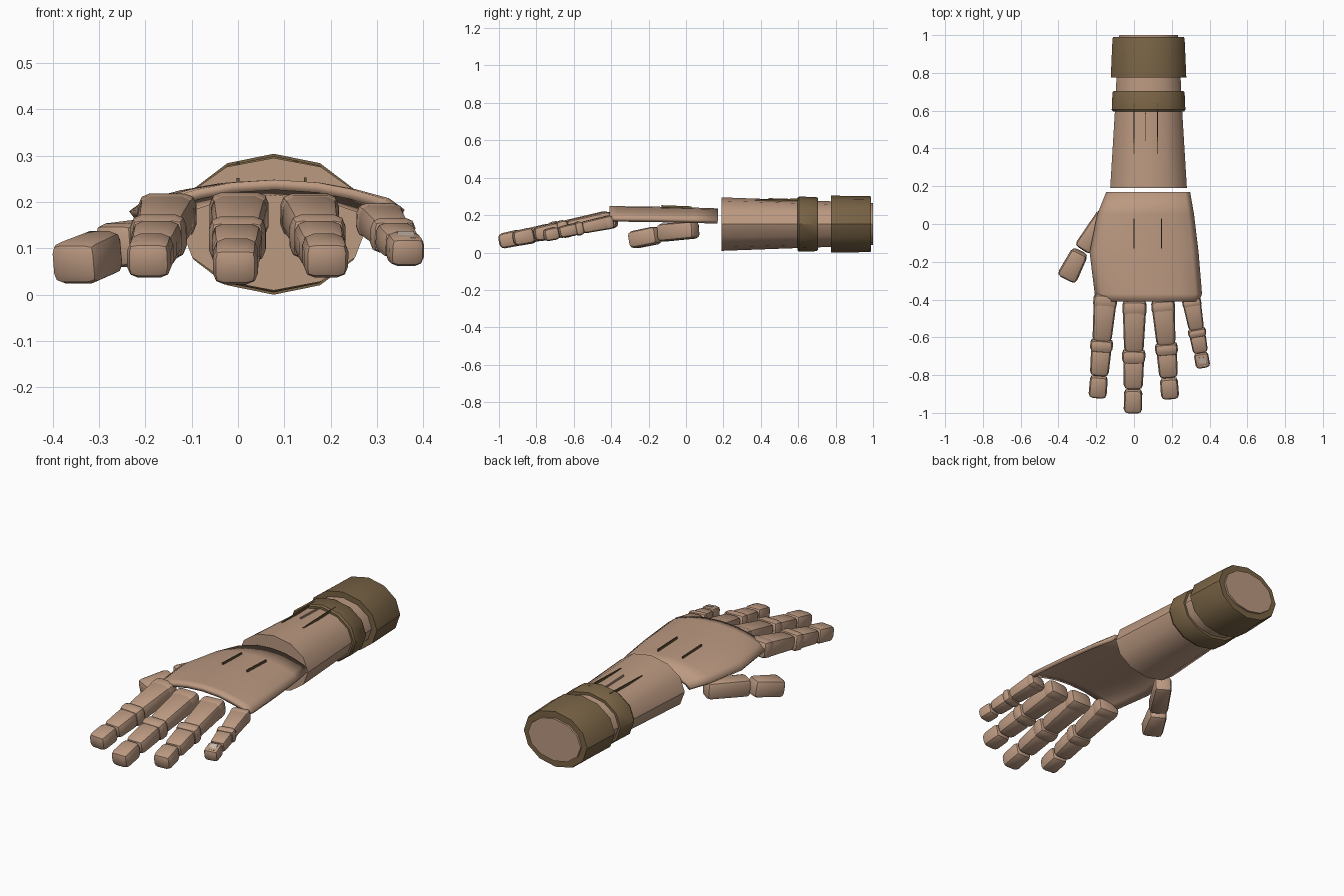
import bpy, bmesh, math
from mathutils import Vector

if "Cube" in bpy.data.objects:
    bpy.data.objects.remove(bpy.data.objects["Cube"])


def material(name, rgb):
    m = bpy.data.materials.new(name)
    m.diffuse_color = (*rgb, 1)
    m.use_nodes = True
    m.node_tree.nodes["Principled BSDF"].inputs["Base Color"].default_value = m.diffuse_color
    return m


SKIN = material("tan", (0.50, 0.32, 0.22))
CUFF = material("brown", (0.19, 0.125, 0.06))
GROOVE = material("dark_groove", (0.13, 0.09, 0.035))
NAIL = material("pale_plate", (0.62, 0.52, 0.45))


def finish(name, bm, mat, angle=35):
    bmesh.ops.recalc_face_normals(bm, faces=bm.faces)
    me = bpy.data.meshes.new(name)
    bm.to_mesh(me)
    bm.free()
    ob = bpy.data.objects.new(name, me)
    bpy.context.collection.objects.link(ob)
    me.materials.append(mat)
    bpy.ops.object.select_all(action='DESELECT')
    ob.select_set(True)
    bpy.context.view_layer.objects.active = ob
    bpy.ops.object.shade_smooth_by_angle(angle=math.radians(angle))
    return ob


def sleeve(name, profile, mat, closed=False, n=12):
    """Twelve-sided oval tube along y from (y, rx, rz) stations."""
    bm = bmesh.new()
    rings = []
    for y, rx, rz in profile:
        rings.append([bm.verts.new((0.077 + rx * math.sin(2 * math.pi * i / n), y,
                                    0.152 + rz * math.cos(2 * math.pi * i / n)))
                      for i in range(n)])
    pairs = list(zip(rings, rings[1:]))
    if closed:
        pairs.append((rings[-1], rings[0]))
    for a, b in pairs:
        for i in range(n):
            j = (i + 1) % n
            bm.faces.new((a[i], a[j], b[j], b[i]))
    if not closed:
        bm.faces.new(rings[0])
        bm.faces.new(rings[-1])
    return finish(name, bm, mat)


def segment(name, p0, p1, w0, w1, h0, h1, bevel=0.02, mat=SKIN):
    """Tapered rounded block running from p0 to p1."""
    p0, p1 = Vector(p0), Vector(p1)
    d = (p1 - p0).normalized()
    side = d.cross(Vector((0, 0, 1))).normalized()
    up = side.cross(d)
    bm = bmesh.new()
    ends = []
    for p, w, h in ((p0, w0, h0), (p1, w1, h1)):
        ends.append([bm.verts.new(p + side * (sx * w / 2) + up * (sz * h / 2))
                     for sx, sz in ((-1, -1), (1, -1), (1, 1), (-1, 1))])
    a, b = ends
    bm.faces.new(a)
    bm.faces.new(b)
    for i in range(4):
        j = (i + 1) % 4
        bm.faces.new((a[i], a[j], b[j], b[i]))
    if bevel:
        bmesh.ops.bevel(bm, geom=list(bm.edges), offset=bevel, segments=2,
                        profile=0.5, affect='EDGES')
    return finish(name, bm, mat, 40)


# Forearm and its two cuffs
sleeve("forearm", [(0.19, 0.203, 0.143), (0.60, 0.178, 0.128),
                   (0.77, 0.170, 0.122), (1.0, 0.155, 0.112)], SKIN)
sleeve("narrow_cuff", [(0.595, 0.188, 0.140), (0.605, 0.195, 0.147), (0.695, 0.191, 0.145),
                       (0.705, 0.185, 0.139), (0.705, 0.165, 0.118), (0.595, 0.170, 0.122)],
       CUFF, True)
sleeve("wide_cuff", [(0.775, 0.200, 0.152), (0.98, 0.191, 0.150), (0.99, 0.187, 0.147),
                     (0.99, 0.150, 0.108), (0.775, 0.162, 0.116)], CUFF, True)

# Arched back-of-hand plate
bm = bmesh.new()
drops = [(0, 0), (0.35, 0.006), (0.62, 0.02), (0.88, 0.04), (1, 0.065)]
section = [(-t, d) for t, d in drops[:0:-1]] + drops
rows = []
for y, xl, xr, z in ((0.17, -0.147, 0.297, 0.236), (0.05, -0.195, 0.318, 0.24),
                     (-0.15, -0.235, 0.342, 0.245), (-0.37, -0.208, 0.360, 0.248),
                     (-0.41, -0.185, 0.345, 0.248)):
    rows.append([bm.verts.new(((xl + xr) / 2 + t * (xr - xl) / 2, y, z - d))
                 for t, d in section])
for a, b in zip(rows, rows[1:]):
    for i in range(len(section) - 1):
        bm.faces.new((a[i], b[i], b[i + 1], a[i + 1]))
palm = finish("hand_plate", bm, SKIN, 30)
flip = palm.data.polygons[0].normal.z < 0
solid = palm.modifiers.new("thickness", 'SOLIDIFY')
solid.thickness = 0.022
solid.offset = 1 if flip else -1

# Four fingers: base point, tip point, size
fingers = {
    "index": ((-0.150, -0.375, 0.178), (-0.194, -0.92, 0.072), 1.0),
    "middle": ((0.003, -0.41, 0.180), (-0.006, -1.0, 0.058), 1.02),
    "ring": ((0.152, -0.405, 0.178), (0.192, -0.925, 0.072), 1.0),
    "little": ((0.302, -0.395, 0.165), (0.367, -0.76, 0.090), 0.80),
}
# part, start, end, start/end width, start/end height
parts = [("base_joint", -0.01, 0.13, 0.124, 0.126, 0.088, 0.092),
         ("lower", 0.05, 0.45, 0.122, 0.100, 0.090, 0.078),
         ("knuckle", 0.43, 0.555, 0.122, 0.118, 0.092, 0.092),
         ("middle_link", 0.52, 0.785, 0.108, 0.098, 0.084, 0.076),
         ("tip", 0.785, 1.0, 0.094, 0.096, 0.086, 0.080)]
for name, (base, tip, s) in fingers.items():
    base, tip = Vector(base), Vector(tip)
    for part, f0, f1, w0, w1, h0, h1 in parts:
        segment(f"{name}_{part}", base.lerp(tip, f0), base.lerp(tip, f1),
                w0 * s, w1 * s, h0 * s, h1 * s, 0.024 * s)

# Thumb and little fingertip plate
segment("thumb_lower", (-0.150, 0.055, 0.122), (-0.273, -0.135, 0.105), 0.088, 0.098,
        0.092, 0.095, 0.022)
segment("thumb_tip", (-0.284, -0.145, 0.095), (-0.358, -0.29, 0.065), 0.092, 0.112,
        0.095, 0.092, 0.024)
segment("fingertip_plate", (0.360, -0.705, 0.132), (0.366, -0.75, 0.118), 0.036, 0.036,
        0.012, 0.012, 0, NAIL)

# Thin surface ridges on the forearm and hand plate
for i, (x, y0, z0, y1, z1, mat) in enumerate((
        (0.0, 0.37, 0.271, 0.64, 0.279, GROOVE), (0.06, 0.44, 0.285, 0.59, 0.280, SKIN),
        (0.125, 0.37, 0.276, 0.64, 0.284, GROOVE), (0.0, 0.03, 0.240, -0.13, 0.246, GROOVE),
        (0.145, 0.03, 0.241, -0.13, 0.247, GROOVE))):
    segment(f"ridge_{i + 1}", (x, y0, z0), (x, y1, z1), 0.006, 0.006, 0.012, 0.012, 0, mat)
